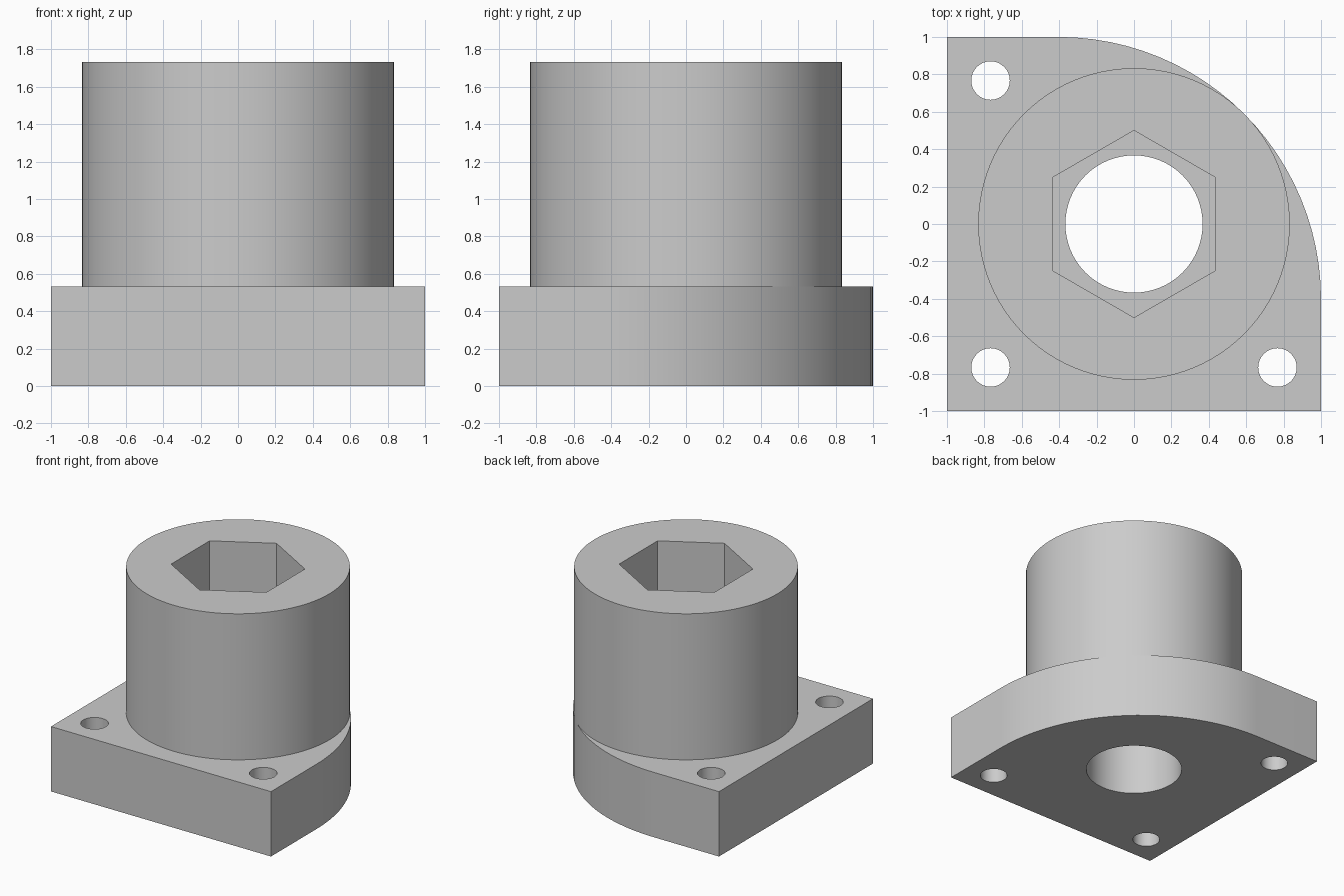
import bpy
import bmesh
from math import cos, sin, pi

cube = bpy.data.objects.get("Cube")
if cube:
    bpy.data.objects.remove(cube, do_unlink=True)

HEIGHT = 1.733
PLATE_TOP = 0.533
BARREL_R = 0.833
BORE_R = 0.367
HEX_R = 0.5
BOLT_R = 0.103
BOLT_AT = 0.767

grey = bpy.data.materials.new("light grey")
grey.use_nodes = True
grey.diffuse_color = (0.6, 0.6, 0.6, 1)
grey.node_tree.nodes["Principled BSDF"].inputs["Base Color"].default_value = (0.6, 0.6, 0.6, 1)


def arc(x, y, radius, sides, start=0.0, sweep=2 * pi, closed=True):
    """Points along a circle or an arc."""
    count = sides if closed else sides + 1
    angles = [start + sweep * i / sides for i in range(count)]
    return [(x + radius * cos(a), y + radius * sin(a)) for a in angles]


def extrude_outline(name, loops, bottom, top):
    """Fill an outline with holes and extrude it straight up."""
    bm = bmesh.new()
    edges = []
    for loop in loops:
        verts = [bm.verts.new((x, y, bottom)) for x, y in loop]
        edges += [bm.edges.new((v, verts[i - 1])) for i, v in enumerate(verts)]
    bmesh.ops.triangle_fill(bm, use_beauty=True, use_dissolve=False, edges=edges)
    extruded = bmesh.ops.extrude_face_region(bm, geom=bm.faces[:], use_keep_orig=True)
    for item in extruded["geom"]:
        if isinstance(item, bmesh.types.BMVert):
            item.co.z = top
    bmesh.ops.recalc_face_normals(bm, faces=bm.faces[:])
    mesh = bpy.data.meshes.new(name)
    bm.to_mesh(mesh)
    bm.free()
    mesh.materials.append(grey)
    obj = bpy.data.objects.new(name, mesh)
    bpy.context.collection.objects.link(obj)

    # Smooth round walls, crisp rims and flat sides
    bpy.ops.object.select_all(action="DESELECT")
    obj.select_set(True)
    bpy.context.view_layer.objects.active = obj
    bpy.ops.object.shade_smooth_by_angle(angle=pi / 6)
    weighted = obj.modifiers.new("flat_sides", "WEIGHTED_NORMAL")
    weighted.keep_sharp = True
    return obj


# Square plate whose back left corner is a wide arc touching the barrel
k = cos(pi / 4)
centre = (BARREL_R * k - k) / (1 - k)
plate_outline = [(-1, 1), (-1, -1), (1, -1)]
plate_outline += arc(centre, centre, 1 - centre, 24, 0, pi / 2, closed=False)
bolt_holes = [arc(x * BOLT_AT, y * BOLT_AT, BOLT_R, 32)
              for x, y in ((-1, -1), (1, -1), (-1, 1))]
bore = arc(0, 0, BORE_R, 64)
extrude_outline("mounting_plate", [plate_outline, bore] + bolt_holes, 0, PLATE_TOP)

# Round barrel with a hexagonal socket
hex_socket = arc(0, 0, HEX_R, 6, pi / 2)
extrude_outline("barrel", [arc(0, 0, BARREL_R, 96), hex_socket], PLATE_TOP, HEIGHT)
